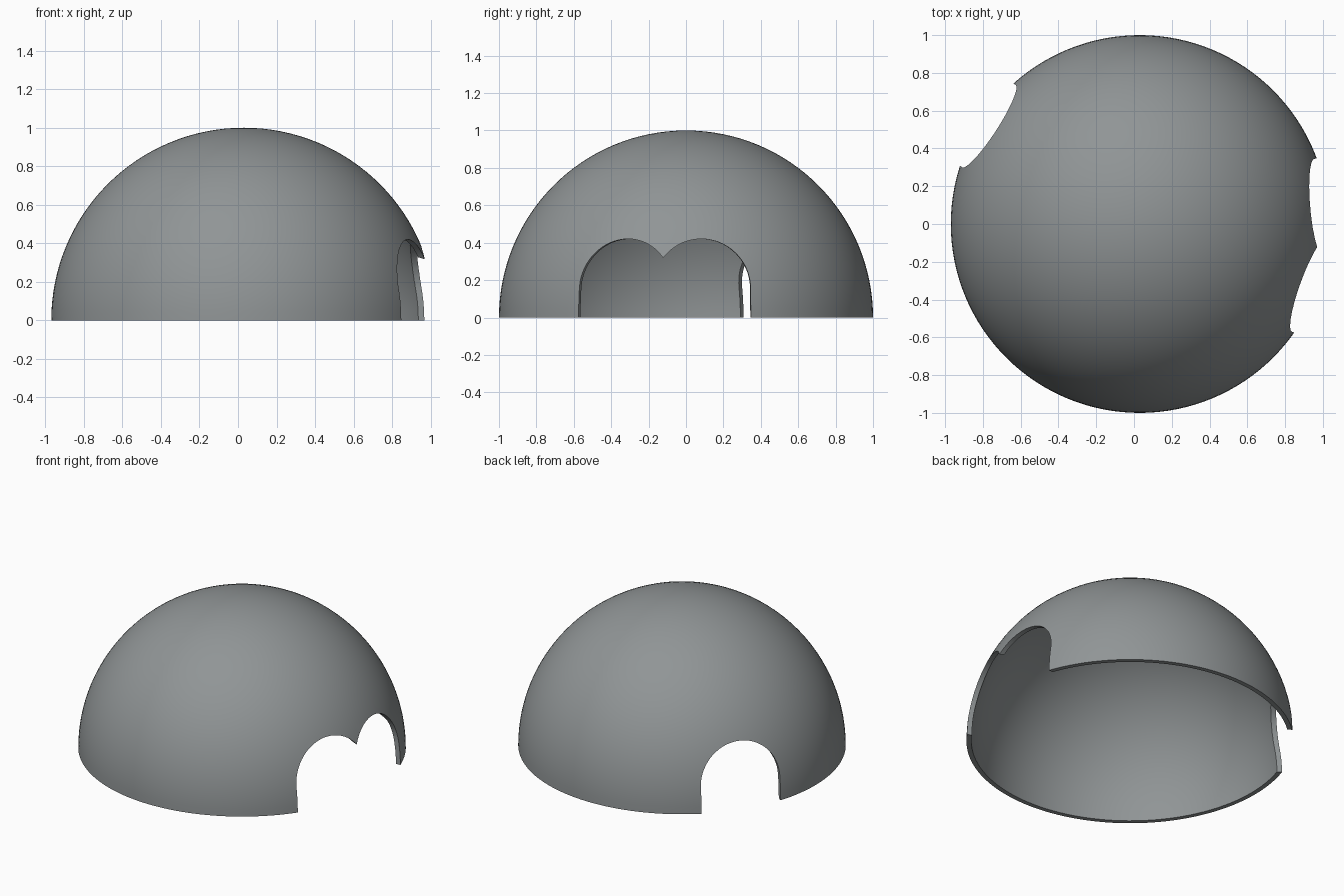
import bpy, bmesh, math
from mathutils import Matrix, Vector

if "Cube" in bpy.data.objects:
    bpy.data.objects.remove(bpy.data.objects["Cube"])

CX = 0.03            # dome centre in x
R, WALL = 1.0, 0.03  # outer radius and shell thickness
HALF_W, SPRING = 0.26, 0.16  # doorway half width and height where its arch starts

grey = bpy.data.materials.new("dome grey")
grey.diffuse_color = (0.28, 0.30, 0.305, 1)
grey.use_nodes = True
grey.node_tree.nodes["Principled BSDF"].inputs["Base Color"].default_value = grey.diffuse_color


def add_object(name, bm):
    bmesh.ops.recalc_face_normals(bm, faces=bm.faces)
    mesh = bpy.data.meshes.new(name)
    bm.to_mesh(mesh)
    bm.free()
    mesh.materials.append(grey)
    obj = bpy.data.objects.new(name, mesh)
    bpy.context.collection.objects.link(obj)
    return obj


# Hollow half sphere, lathed from a thin quarter-ring profile
def make_dome(steps=32, segments=128):
    bm = bmesh.new()
    angles = [math.pi / 2 * i / steps for i in range(steps + 1)]
    pts = [(R * math.cos(a), 0, R * math.sin(a)) for a in angles]
    ri = R - WALL
    pts += [(ri * math.cos(a), 0, ri * math.sin(a)) for a in reversed(angles)]
    verts = [bm.verts.new(p) for p in pts]
    n = len(verts)
    edges = [bm.edges.new((verts[i], verts[(i + 1) % n]))
             for i in range(n) if i != steps]
    bmesh.ops.spin(bm, geom=verts + edges, cent=(0, 0, 0), axis=(0, 0, 1),
                   angle=2 * math.pi, steps=segments, use_merge=False)
    bmesh.ops.remove_doubles(bm, verts=bm.verts, dist=1e-4)
    bmesh.ops.translate(bm, verts=bm.verts, vec=(CX, 0, 0))
    return add_object("dome_shell", bm)


# Round-topped doorway prism pointing outwards at the given angle
def make_doorway_cutter(degrees):
    bm = bmesh.new()
    outline = [(HALF_W, -0.2)]
    outline += [(HALF_W * math.cos(math.pi * i / 32),
                 SPRING + HALF_W * math.sin(math.pi * i / 32)) for i in range(33)]
    outline.append((-HALF_W, -0.2))
    face = bm.faces.new([bm.verts.new((0.5, y, z)) for y, z in outline])
    out = bmesh.ops.extrude_face_region(bm, geom=[face])
    moved = [g for g in out["geom"] if isinstance(g, bmesh.types.BMVert)]
    bmesh.ops.translate(bm, verts=moved, vec=Vector((0.8, 0, 0)))
    turn = Matrix.Translation((CX, 0, 0)) @ Matrix.Rotation(math.radians(degrees), 4, 'Z')
    bmesh.ops.transform(bm, matrix=turn, verts=bm.verts)
    cutter = add_object("doorway_cutter", bm)
    cutter.hide_render = True
    return cutter


dome = make_dome()
bpy.context.view_layer.objects.active = dome
dome.select_set(True)

# Two overlapping doorways on the right, one at the back left
for degrees in (-20, 5.2, 147):
    cutter = make_doorway_cutter(degrees)
    mod = dome.modifiers.new("doorway", 'BOOLEAN')
    mod.operation = 'DIFFERENCE'
    mod.solver = 'EXACT'
    mod.object = cutter
    bpy.ops.object.modifier_apply(modifier=mod.name)
    bpy.data.objects.remove(cutter, do_unlink=True)

bpy.ops.object.shade_smooth_by_angle(angle=math.radians(35))
